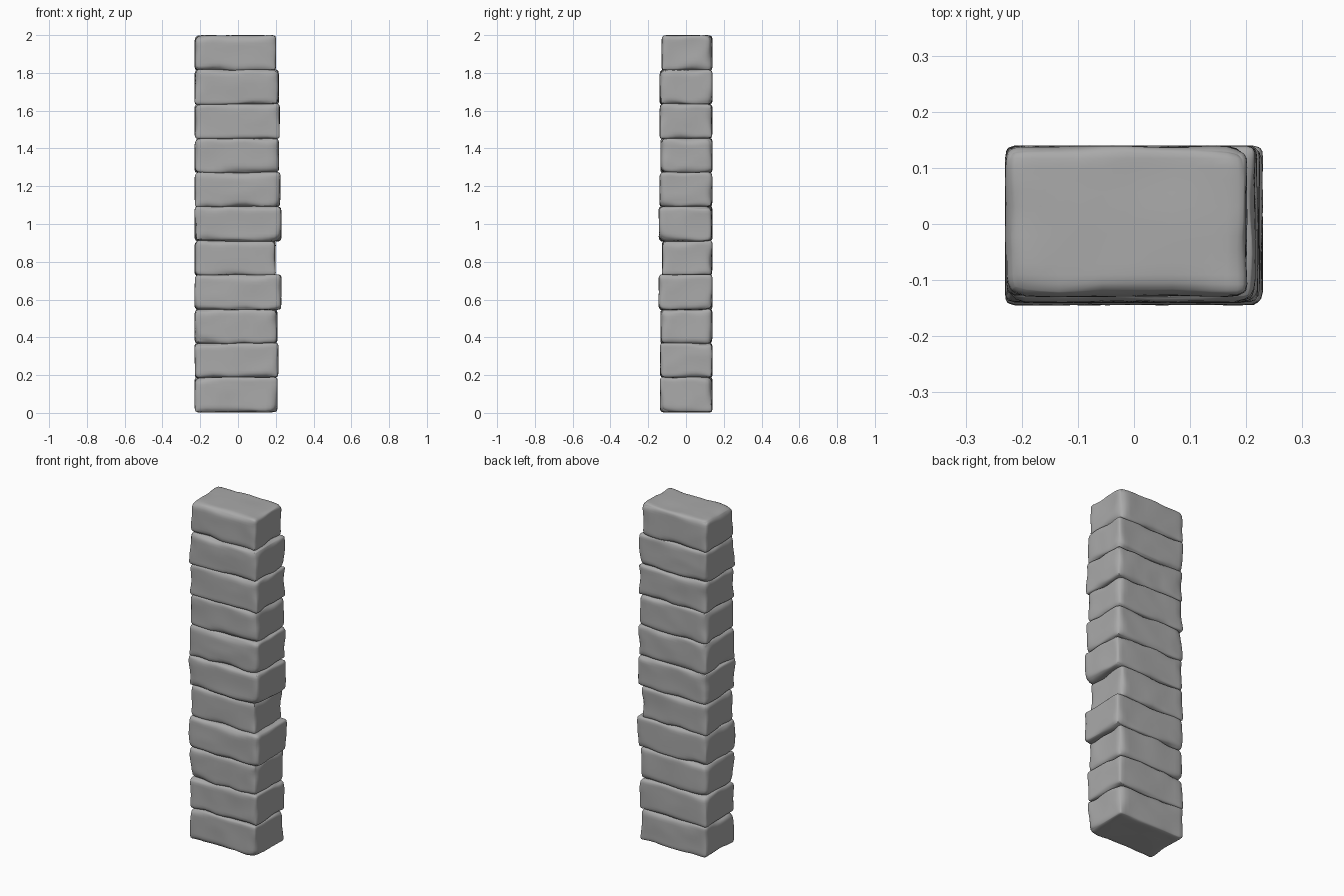
import bpy, bmesh, math
from mathutils import Vector, noise

cube = bpy.data.objects.get("Cube")
if cube:
    bpy.data.objects.remove(cube, do_unlink=True)

# One plain grey stone
stone = bpy.data.materials.new("grey_stone")
stone.use_nodes = True
grey = (0.4, 0.4, 0.4, 1)
stone.diffuse_color = grey
stone.node_tree.nodes["Principled BSDF"].inputs["Base Color"].default_value = grey

LEFT_EDGE, BACK_EDGE = -0.23, 0.14
HEIGHT = 1.99 / 11


def worn_brick(name, lo, hi, seed):
    """Rounded block with uneven edge wear and shallow dents."""
    bm = bmesh.new()
    bmesh.ops.create_cube(bm, size=2)
    bmesh.ops.subdivide_edges(bm, edges=bm.edges[:], cuts=15, use_grid_fill=True)
    centre, half = (lo + hi) / 2, (hi - lo) / 2
    offset = Vector((seed * 7.3, seed * 3.1, seed * 5.7))
    for v in bm.verts:
        # Crowd the grid towards the edges
        p = Vector([math.sin(c * math.pi / 2) * h for c, h in zip(v.co, half)])
        wear = noise.noise(p * 9 + offset)
        r = min(0.05, max(0.016, 0.027 + 0.03 * wear))
        inner = Vector([max(r - h, min(h - r, c)) for c, h in zip(p, half)])
        d = (p - inner).normalized()
        dent = 0.007 * abs(noise.noise(p * 6 - offset))
        v.co = centre + inner + d * (r - dent)
    mesh = bpy.data.meshes.new(name)
    bm.to_mesh(mesh)
    bm.free()
    mesh.shade_smooth()
    mesh.materials.append(stone)
    bpy.context.collection.objects.link(bpy.data.objects.new(name, mesh))


# Right-hand end and front face of each brick, bottom to top
ends = [0.21, 0.215, 0.21, 0.23, 0.2, 0.23, 0.225, 0.218, 0.222, 0.217, 0.202]
fronts = [0.138, 0.138, 0.136, 0.145, 0.128, 0.145, 0.141, 0.136, 0.14, 0.14, 0.13]

for i, (end, front) in enumerate(zip(ends, fronts)):
    z = 0.006 + i * HEIGHT
    worn_brick(f"brick_{i + 1}",
               Vector((LEFT_EDGE, -front, z - 0.004)),
               Vector((end, BACK_EDGE, z + HEIGHT + 0.004)), i + 1)
